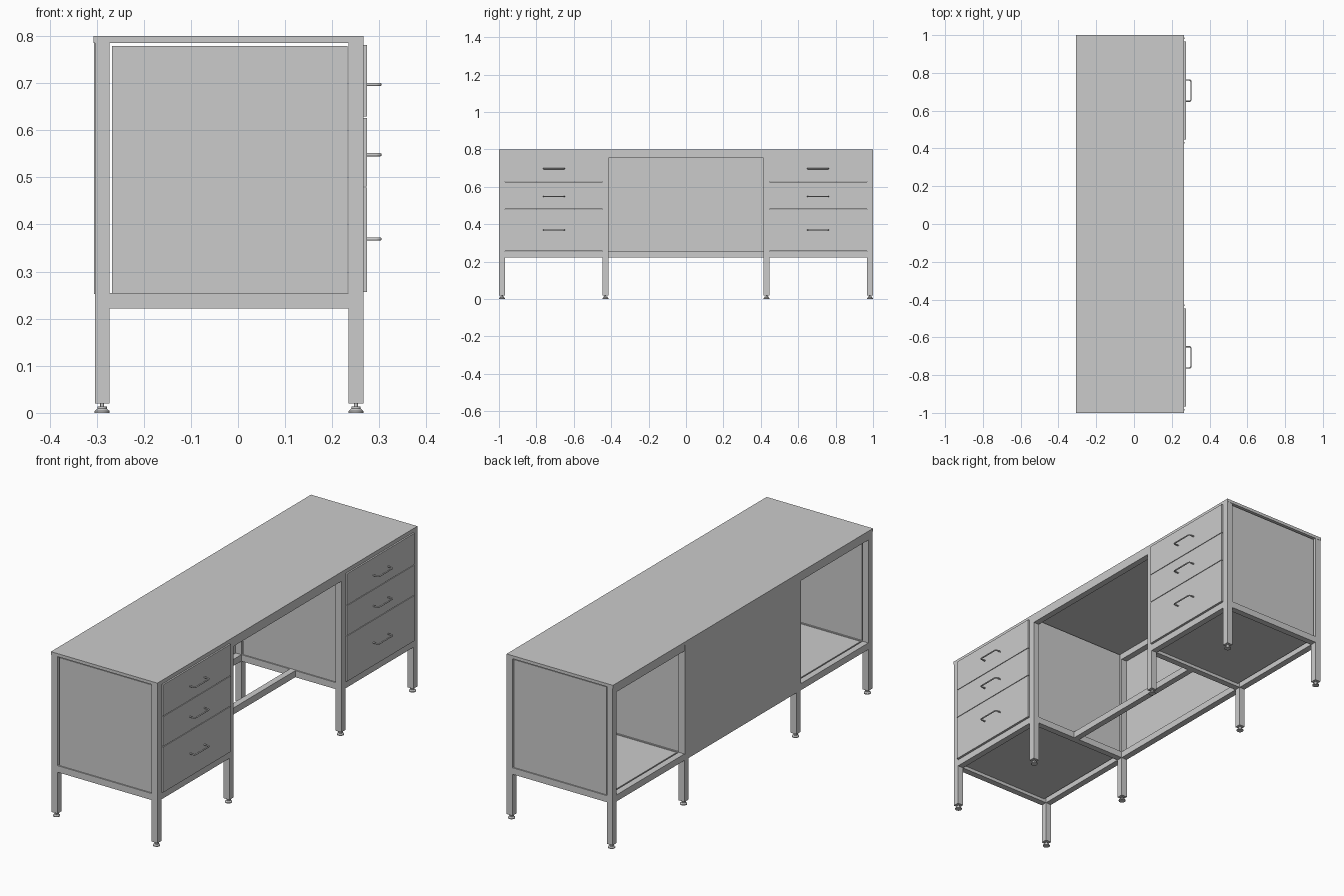
import bpy, bmesh
from mathutils import Matrix, Vector

if "Cube" in bpy.data.objects:
    bpy.data.objects.remove(bpy.data.objects["Cube"])


def box(name, x, y, z):
    bm = bmesh.new()
    bmesh.ops.create_cube(bm, size=1)
    for v in bm.verts:
        for i, r in enumerate((x, y, z)):
            v.co[i] = r[0] if v.co[i] < 0 else r[1]
    me = bpy.data.meshes.new(name)
    bm.to_mesh(me)
    bm.free()
    ob = bpy.data.objects.new(name, me)
    bpy.context.collection.objects.link(ob)
    return ob


def mir(r, s):
    return r if s > 0 else (-r[1], -r[0])


# levelling foot: stacked cones following a short profile
def foot(name, x, y):
    bm = bmesh.new()
    for r1, r2, z0, z1 in ((.016, .016, 0, .004), (.016, .010, .004, .009),
                           (.010, .010, .009, .014), (.004, .004, .014, .022)):
        bmesh.ops.create_cone(bm, cap_ends=True, segments=24, radius1=r1, radius2=r2,
                              depth=z1 - z0, matrix=Matrix.Translation((x, y, (z0 + z1) / 2)))
    for f in bm.faces:
        f.smooth = len(f.verts) == 4
    for e in bm.edges:
        e.smooth = not any(len(f.verts) > 4 for f in e.link_faces)
    me = bpy.data.meshes.new(name)
    bm.to_mesh(me)
    bm.free()
    bpy.context.collection.objects.link(bpy.data.objects.new(name, me))


# bow handle: swept round bar with rounded corners
def handle(name, y, z):
    cu = bpy.data.curves.new(name, 'CURVE')
    cu.dimensions = '3D'
    cu.bevel_depth = .0035
    cu.bevel_resolution = 3
    cu.use_fill_caps = True
    pts = [(.272, -.056), (.293, -.056), (.299, -.0542), (.3015, -.049)]
    pts += [(a, -b) for a, b in reversed(pts)]
    sp = cu.splines.new('POLY')
    sp.points.add(len(pts) - 1)
    for p, (a, b) in zip(sp.points, pts):
        p.co = (a, y + b, z, 1)
    bpy.context.collection.objects.link(bpy.data.objects.new(name, cu))


BACK, FRONT = (-.304, -.273), (.235, .266)     # leg depth ranges
INNER, OUTER = (.415, .446), (.968, .999)      # leg ranges along the length
RAIL = (.222, .254)

# top board and long rails beneath it
box("desk_top", (-.307, .266), (-1, 1), (.785, .80))
box("front_top_rail", FRONT, (-.999, .999), (.755, .785))
box("back_top_rail", BACK, (-.999, .999), (.755, .785))

# kneehole: back panel, back rail and middle stretcher
box("back_panel", (-.306, -.303), (-.446, .446), (.252, .785))
box("kneehole_back_rail", BACK, (-.415, .415), RAIL)
box("kneehole_stretcher", (-.012, .018), (-.415, .415), RAIL)

for s, side in ((1, "right"), (-1, "left")):
    for row, pos in (("inner", INNER), ("outer", OUTER)):
        y = mir(pos, s)
        # legs and feet
        for col, x in (("back", BACK), ("front", FRONT)):
            box(f"{side}_{row}_{col}_leg", x, y, (.02, .785))
            foot(f"{side}_{row}_{col}_foot", sum(x) / 2, sum(y) / 2)
        # side rail and inset side panel
        box(f"{side}_{row}_side_rail", (BACK[1], FRONT[0]), y, RAIL)
        box(f"{side}_{row}_side_panel", (-.267, .232), (y[0] + .006, y[1] - .006), (.254, .779))
    # pedestal lower rails and floor
    span = mir((INNER[1], OUTER[0]), s)
    box(f"{side}_pedestal_back_rail", BACK, span, RAIL)
    box(f"{side}_pedestal_front_rail", FRONT, span, RAIL)
    box(f"{side}_pedestal_floor", (-.262, .235), span, (.238, .250))
    # drawer fronts with handles
    for i, (z0, z1, hz) in enumerate(((.257, .478, .369), (.481, .626, .548), (.629, .781, .697))):
        box(f"{side}_drawer_front_{i + 1}", (.262, .274), mir((.447, .967), s), (z0, z1))
        handle(f"{side}_drawer_handle_{i + 1}", s * .706, hz)
